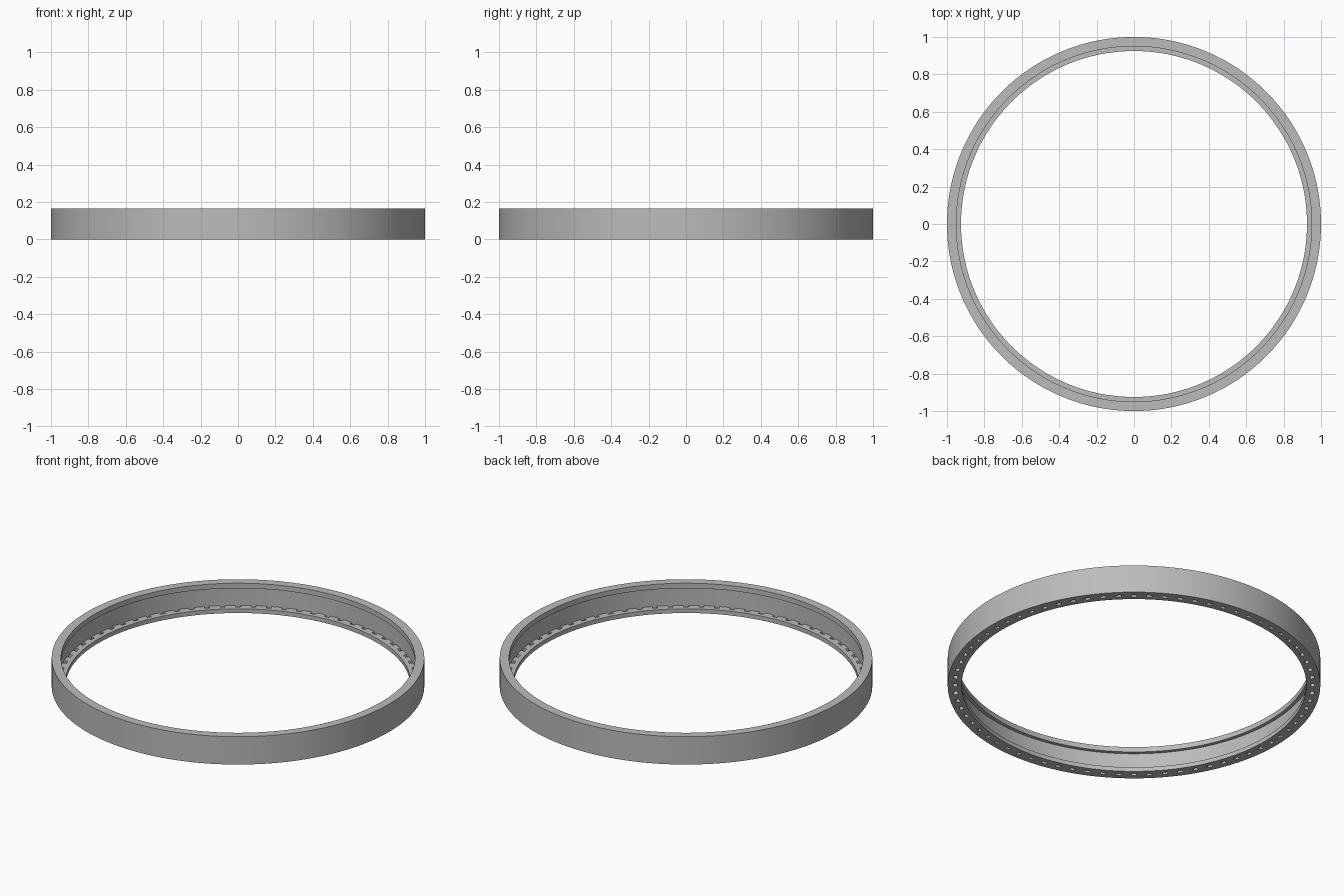
import bpy
import bmesh
import math

cube = bpy.data.objects.get("Cube")
if cube:
    bpy.data.objects.remove(cube, do_unlink=True)

SLOTS = 72
SEGMENTS = SLOTS * 3
R_OUT, R_WALL, R_LIP, R_FLANGE = 1.0, 0.97, 0.95, 0.925
HEIGHT, LIP_Z, FLANGE_Z = 0.165, 0.135, 0.025

# Plain grey material
grey = bpy.data.materials.new("plain grey")
grey.use_nodes = True
colour = (0.5, 0.5, 0.5, 1)
grey.diffuse_color = colour
grey.node_tree.nodes["Principled BSDF"].inputs["Base Color"].default_value = colour

# Cross-section: outer wall, top lip, inner groove, bottom flange
profile = [
    (R_OUT, 0), (R_OUT, HEIGHT), (R_LIP, HEIGHT), (R_LIP, LIP_Z),
    (R_WALL, LIP_Z), (R_WALL, FLANGE_Z), (R_LIP, FLANGE_Z),
    (R_FLANGE, FLANGE_Z), (R_FLANGE, 0), (R_LIP, 0), (R_WALL, 0),
]
TOP_OUT, TOP_IN, BOT_IN, BOT_OUT = 5, 6, 9, 10   # corners of each flange slot

bm = bmesh.new()
rings = []
for s in range(SEGMENTS):
    a = 2 * math.pi * (s - 0.5) / SEGMENTS
    rings.append([bm.verts.new((r * math.cos(a), r * math.sin(a), z))
                  for r, z in profile])

# Sweep the section, leaving every third flange segment open as a slot
for s in range(SEGMENTS):
    a, b = rings[s], rings[(s + 1) % SEGMENTS]
    is_slot = s % 3 == 0
    for i in range(len(profile)):
        j = (i + 1) % len(profile)
        if is_slot and i in (TOP_OUT, BOT_IN):
            continue
        bm.faces.new((a[i], a[j], b[j], b[i]))
    if is_slot:
        for p, q in ((TOP_OUT, BOT_OUT), (BOT_IN, TOP_IN)):
            bm.faces.new((a[p], a[q], b[q], b[p]))
        for ring in (a, b):
            bm.faces.new([ring[k] for k in (TOP_OUT, TOP_IN, BOT_IN, BOT_OUT)])
bmesh.ops.recalc_face_normals(bm, faces=bm.faces)

mesh = bpy.data.meshes.new("slotted_ring")
bm.to_mesh(mesh)
bm.free()
mesh.materials.append(grey)
ring_object = bpy.data.objects.new("slotted_ring", mesh)
bpy.context.collection.objects.link(ring_object)

# Smooth round walls with sharp corners
bpy.ops.object.select_all(action='DESELECT')
ring_object.select_set(True)
bpy.context.view_layer.objects.active = ring_object
bpy.ops.object.shade_smooth_by_angle(angle=math.radians(30))
